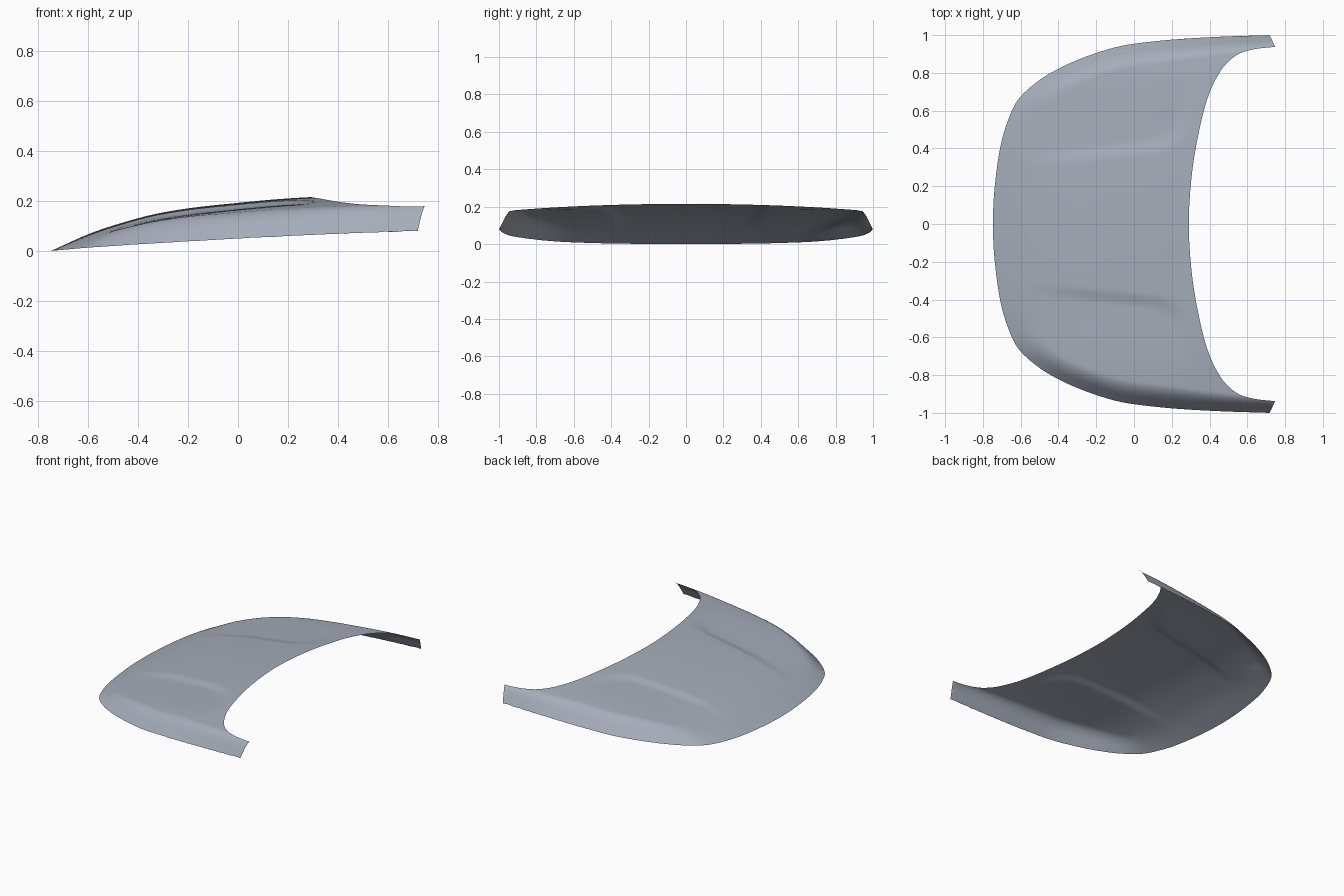
import bpy, math
from mathutils import Vector
from mathutils.kdtree import KDTree

if "Cube" in bpy.data.objects:
    bpy.data.objects.remove(bpy.data.objects["Cube"])

# Half outlines in plan (x, y), from the centre line to the rear tip
OUTER = [(-.747, 0), (-.737, .2), (-.705, .42), (-.655, .58), (-.6, .675), (-.5, .762),
         (-.4, .822), (-.3, .868), (-.2, .905), (-.1, .935), (0, .954), (.2, .976),
         (.45, .991), (.718, 1)]
REAR = [(.29, 0), (.3, .2), (.323, .38), (.362, .57), (.402, .7), (.452, .8), (.5, .86),
        (.56, .903), (.64, .926), (.747, .938)]
# Centre-line height and lower-edge height against x
TOP = [(-.747, 0), (-.6, .066), (-.5, .101), (-.35, .143), (-.2, .17), (0, .192),
       (.15, .206), (.287, .215), (.5, .226), (.75, .235)]
EDGE = [(-.747, 0), (-.6, .013), (-.4, .026), (0, .049), (.3, .063), (.75, .08)]


def catmull(pts, steps=60):
    """Smooth polyline through pts, symmetric about y = 0."""
    p = [Vector(a) for a in pts]
    p = [Vector((p[1].x, -p[1].y))] + p + [2 * p[-1] - p[-2]]
    out = []
    for i in range(1, len(p) - 2):
        a, b, c, d = p[i - 1:i + 3]
        for k in range(steps):
            t = k / steps
            out.append(b + (c - a) * t / 2 + (a * 2 - b * 5 + c * 4 - d) * t * t / 2
                       + (b * 3 - a - c * 3 + d) * t ** 3 / 2)
    return out + [p[-2]]


def resample(pts, n):
    """n + 1 points evenly spaced by arc length."""
    acc = [0]
    for a, b in zip(pts, pts[1:]):
        acc.append(acc[-1] + (b - a).length)
    out, j = [], 0
    for i in range(n + 1):
        s = acc[-1] * i / n
        while j < len(pts) - 2 and acc[j + 1] < s:
            j += 1
        out.append(pts[j].lerp(pts[j + 1], (s - acc[j]) / (acc[j + 1] - acc[j])))
    return out


def height(tab, x):
    """Cubic Hermite lookup in a height table."""
    x = min(max(x, tab[0][0]), tab[-1][0])
    n = len(tab)

    def slope(i):
        a, b = tab[max(i - 1, 0)], tab[min(i + 1, n - 1)]
        return (b[1] - a[1]) / (b[0] - a[0])
    i = max(k for k in range(n - 1) if tab[k][0] <= x)
    (x0, z0), (x1, z1) = tab[i], tab[i + 1]
    h = x1 - x0
    t = (x - x0) / h
    return (z0 * (1 + 2 * t) * (1 - t) ** 2 + h * slope(i) * t * (1 - t) ** 2
            + z1 * t * t * (3 - 2 * t) + h * slope(i + 1) * t * t * (t - 1))


def smooth(a, b, x):
    t = min(max((x - a) / (b - a), 0), 1)
    return t * t * (3 - 2 * t)


def softmin(a, b, k):
    h = max(k - abs(a - b), 0) / k
    return min(a, b) - h * h * k / 4


outer_curve = catmull(OUTER)
tree = KDTree(len(outer_curve))
for i, p in enumerate(outer_curve):
    tree.insert((p.x, p.y, 0), i)
tree.balance()


def crown(x, y):
    return height(TOP, x) - .05 * y * y - .012 * y ** 8


def surface_z(x, y):
    near, _, d = tree.find((x, y, 0))
    # rolled-down side flange, fading out wide towards the nose
    drop = max(crown(near.x, near.y) - height(EDGE, near.x), 0)
    w = .2 - .12 * smooth(-.74, -.54, near.x) - .023 * smooth(.1, .7, near.x)
    g = softmin(d / w, 1, .5)
    # shallow recess outboard of the raised centre
    line = .385 + .1 * (x + .2)
    s = softmin(y - line, .27 - x, .22)
    recess = .012 * smooth(-.045, .03, s) * (1 - smooth(.42, .85, y)) * smooth(-.68, -.2, x)
    return crown(x, y) - recess - drop * (1 - g)


# Bonnet panel: half grid between outer outline and rear edge, then mirrored
N, M = 110, 60
front, rear = resample(outer_curve, N), resample(catmull(REAR), N)
verts, faces = [], []
for a, b in zip(front, rear):
    for j in range(M + 1):
        v = j / M
        p = a.lerp(b, .35 * v + .65 * v * v)
        verts.append((p.x, p.y, surface_z(p.x, abs(p.y))))
for i in range(N):
    for j in range(M):
        q = i * (M + 1) + j
        faces.append((q, q + 1, q + M + 2, q + M + 1))
mesh = bpy.data.meshes.new("bonnet_panel")
mesh.from_pydata(verts, [], faces)
mesh.update()
paint = bpy.data.materials.new("blue_grey_paint")
paint.diffuse_color = (.38, .42, .49, 1)
paint.use_nodes = True
paint.node_tree.nodes["Principled BSDF"].inputs["Base Color"].default_value = paint.diffuse_color
mesh.materials.append(paint)
panel = bpy.data.objects.new("bonnet_panel", mesh)
bpy.context.collection.objects.link(panel)
mirror = panel.modifiers.new("mirror", 'MIRROR')
mirror.use_axis = (False, True, False)
mirror.merge_threshold = .0005
bpy.context.view_layer.objects.active = panel
panel.select_set(True)
bpy.ops.object.shade_smooth_by_angle(angle=math.radians(40))
